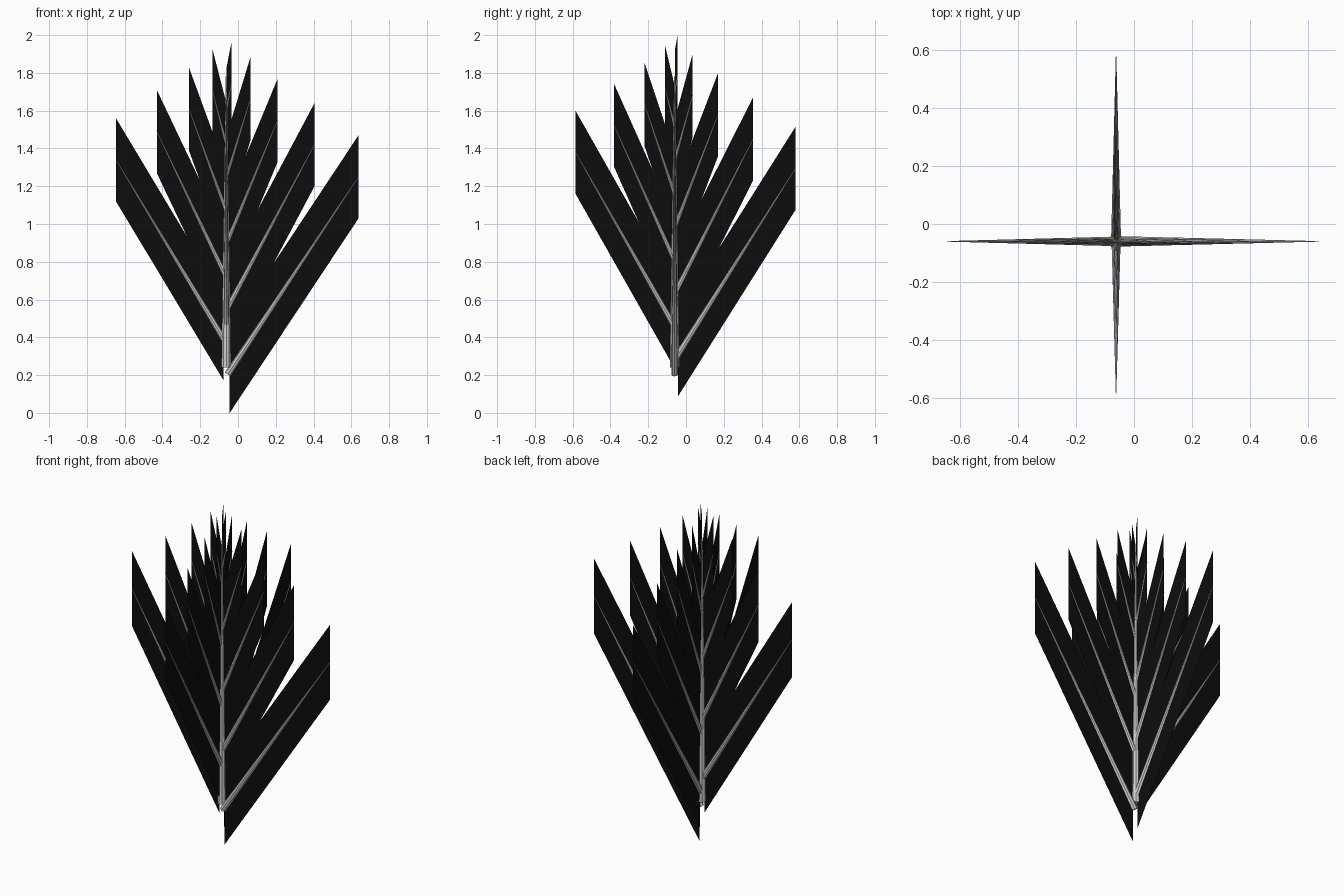
import bpy
from math import pi, cos, sin
from mathutils import Vector

if "Cube" in bpy.data.objects:
    bpy.data.objects.remove(bpy.data.objects["Cube"])

CENTRE = Vector((-0.062, -0.06, 0))
HALF = 0.22            # half height of a foliage card
BASE, TOP = 0.24, 1.78

# reach from the trunk axis and tip height of each branch, spiralling upward
REACH = [.70, .64, .584, .525, .467, .415, .368, .32, .272, .23,
         .198, .16, .127, .095, .073, .05, .027, .015]
TIP_Z = [1.25, 1.295, 1.34, 1.38, 1.42, 1.45, 1.49, 1.52, 1.55, 1.58,
         1.61, 1.635, 1.66, 1.68, 1.705, 1.72, 1.74, 1.78]


def make_mesh(name, verts, faces, mat=None):
    me = bpy.data.meshes.new(name)
    me.from_pydata([tuple(v) for v in verts], [], faces)
    me.update()
    ob = bpy.data.objects.new(name, me)
    bpy.context.collection.objects.link(ob)
    if mat:
        me.materials.append(mat)
    return ob


def taper(name, a, b, r1, r2, sides):
    d = b - a
    bpy.ops.mesh.primitive_cone_add(vertices=sides, radius1=r1, radius2=r2,
                                    depth=d.length, location=(a + b) / 2,
                                    rotation=d.to_track_quat('Z', 'Y').to_euler())
    ob = bpy.context.object
    ob.name = name
    bpy.ops.object.shade_smooth_by_angle()
    return ob


leaf = bpy.data.materials.new("dark_foliage")
leaf.diffuse_color = (0.004, 0.004, 0.004, 1)
leaf.use_nodes = True
leaf.node_tree.nodes["Principled BSDF"].inputs["Base Color"].default_value = leaf.diffuse_color

# tapered trunk
taper("trunk", CENTRE + Vector((0, 0, BASE)), CENTRE + Vector((0, 0, TOP)), 0.026, 0.003, 10)

# branches in four directions, each carrying one upright foliage card
for i, (reach, tip_z) in enumerate(zip(REACH, TIP_Z)):
    a = i * pi / 2
    out = Vector((round(cos(a)), round(sin(a)), 0))
    fade = 1 - i / 18
    start = CENTRE + out * 0.018 * fade + Vector((0, 0, 0.22 + 0.087 * i))
    tip = CENTRE + out * reach + Vector((0, 0, tip_z))
    inner = start - (tip - start).normalized() * 0.02 * fade
    taper(f"branch_{i}", inner, tip, 0.003 + 0.015 * fade, 0.001, 8)
    up = Vector((0, 0, HALF))
    make_mesh(f"foliage_{i}", [start - up, tip - up, tip + up, start + up], [(0, 1, 2, 3)], leaf)
